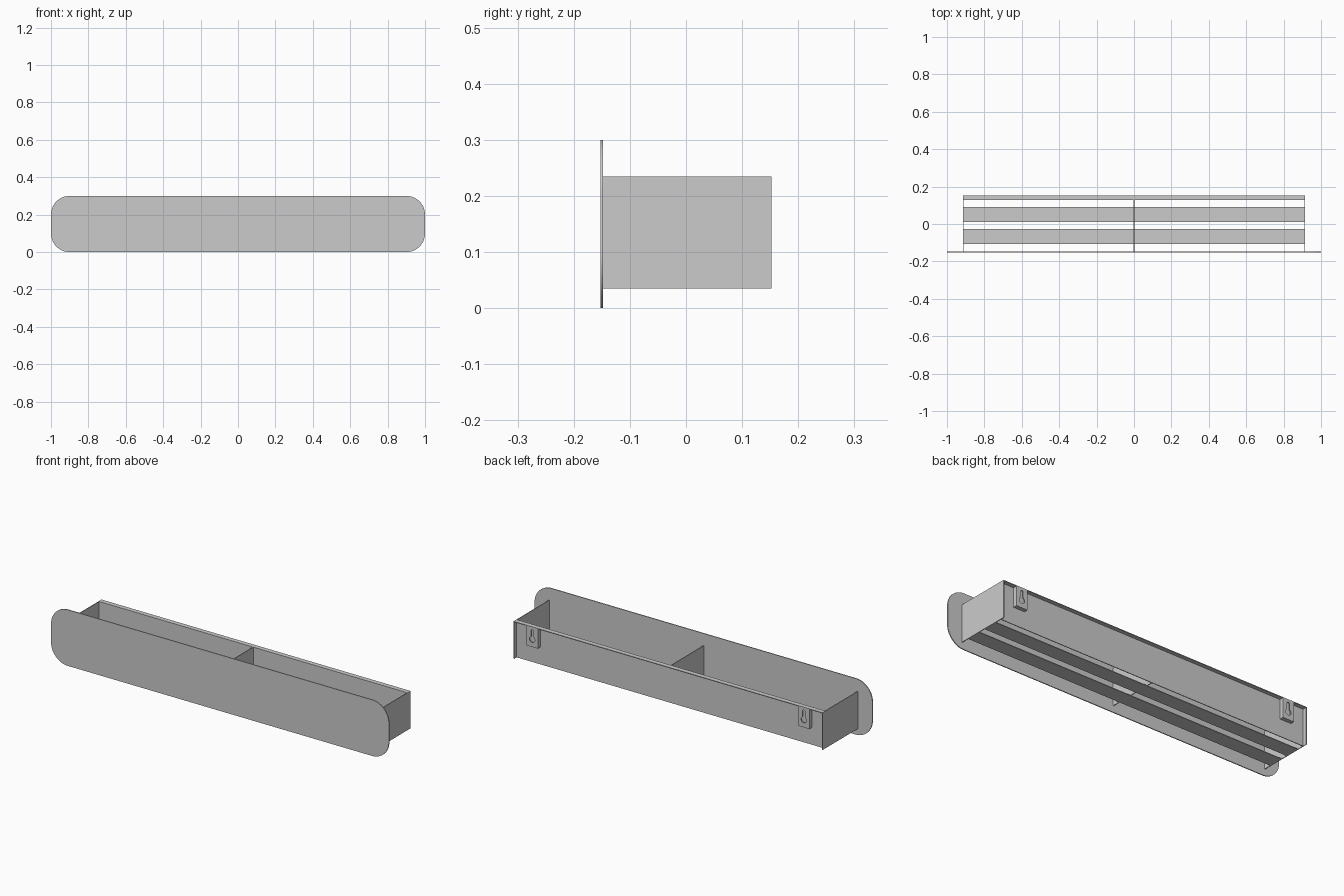
import bpy
from math import sin, cos, pi, radians

if "Cube" in bpy.data.objects:
    bpy.data.objects.remove(bpy.data.objects["Cube"])

T = 0.004                    # sheet thickness
W, Y0, Y1 = 0.915, -0.1525, 0.1525
Z0, Z1 = 0.035, 0.235        # tray bottom and top
YB = 0.131                   # outer face of recessed back panel


def box(name, x0, x1, y0, y1, z0, z1):
    bpy.ops.mesh.primitive_cube_add(size=1)
    o = bpy.context.object
    o.name = name
    for v in o.data.vertices:
        v.co = (x1 if v.co.x > 0 else x0,
                y1 if v.co.y > 0 else y0,
                z1 if v.co.z > 0 else z0)
    return o


def sheet(name, loops, y, thick):
    """Upright plate from x-z outlines; later outlines are holes."""
    c = bpy.data.curves.new(name, 'CURVE')
    c.dimensions = '2D'
    c.fill_mode = 'BOTH'
    c.extrude = thick / 2
    for pts in loops:
        s = c.splines.new('POLY')
        s.points.add(len(pts) - 1)
        for p, (x, z) in zip(s.points, pts):
            p.co = (x, z, 0, 1)
        s.use_cyclic_u = True
    o = bpy.data.objects.new(name, c)
    bpy.context.collection.objects.link(o)
    o.location.y = y
    o.rotation_euler.x = pi / 2
    bpy.ops.object.select_all(action='DESELECT')
    o.select_set(True)
    bpy.context.view_layer.objects.active = o
    bpy.ops.object.convert(target='MESH')
    o = bpy.context.object
    bpy.ops.object.shade_smooth_by_angle(angle=radians(30))
    return o


def arc(cx, cz, r, a0, a1, n):
    return [(cx + r * cos(radians(a0 + (a1 - a0) * i / n)),
             cz + r * sin(radians(a0 + (a1 - a0) * i / n))) for i in range(n + 1)]


# Rounded front panel
R = 0.1
outline = (arc(1 - R, 0.3 - R, R, 0, 90, 16) + arc(R - 1, 0.3 - R, R, 90, 180, 16)
           + arc(R - 1, R, R, 180, 270, 16) + arc(1 - R, R, R, 270, 360, 16))
sheet("front_panel", [outline], Y0 + 0.0025, 0.005)
YF = Y0 + 0.005

# Tray sheets
box("back_panel", -W + T, W - T, YB - T, YB, Z0, Z1)
box("back_top_flange", -W + T, W - T, YB - T, Y1, Z1 - T, Z1)
box("center_divider", -T / 2, T / 2, YF, YB - T, Z0, Z1)

# Bottom slats
for i, (a, b) in enumerate([(-0.106, -0.026), (0.012, 0.092)]):
    box(f"bottom_slat_{i + 1}", -W + T, W - T, a, b, Z0, Z0 + T)

for s, side in ((-1, "left"), (1, "right")):
    # End panel
    xa, xb = sorted((s * (W - T), s * W))
    box(f"{side}_end_panel", xa, xb, YF, Y1, Z0, Z1)

    # Keyhole hanger: pierced plate with closing sides and bottom ledge
    cx, hw, zb, zt = s * 0.804, 0.033, 0.127, Z1 - T
    rect = [(cx - hw, zb), (cx + hw, zb), (cx + hw, zt), (cx - hw, zt)]
    hole = arc(cx, 0.167, 0.016, 117, 423, 20) + arc(cx, 0.212, 0.0075, 0, 180, 10)
    sheet(f"{side}_hanger_plate", [rect, hole], Y1 - T / 2, T)
    box(f"{side}_hanger_ledge", cx - hw, cx + hw, YB, Y1 - T, zb, zb + T)
    for e, edge in ((-1, "a"), (1, "b")):
        xa, xb = sorted((cx + e * hw, cx + e * (hw - T)))
        box(f"{side}_hanger_side_{edge}", xa, xb, YB, Y1 - T, zb + T, zt)
